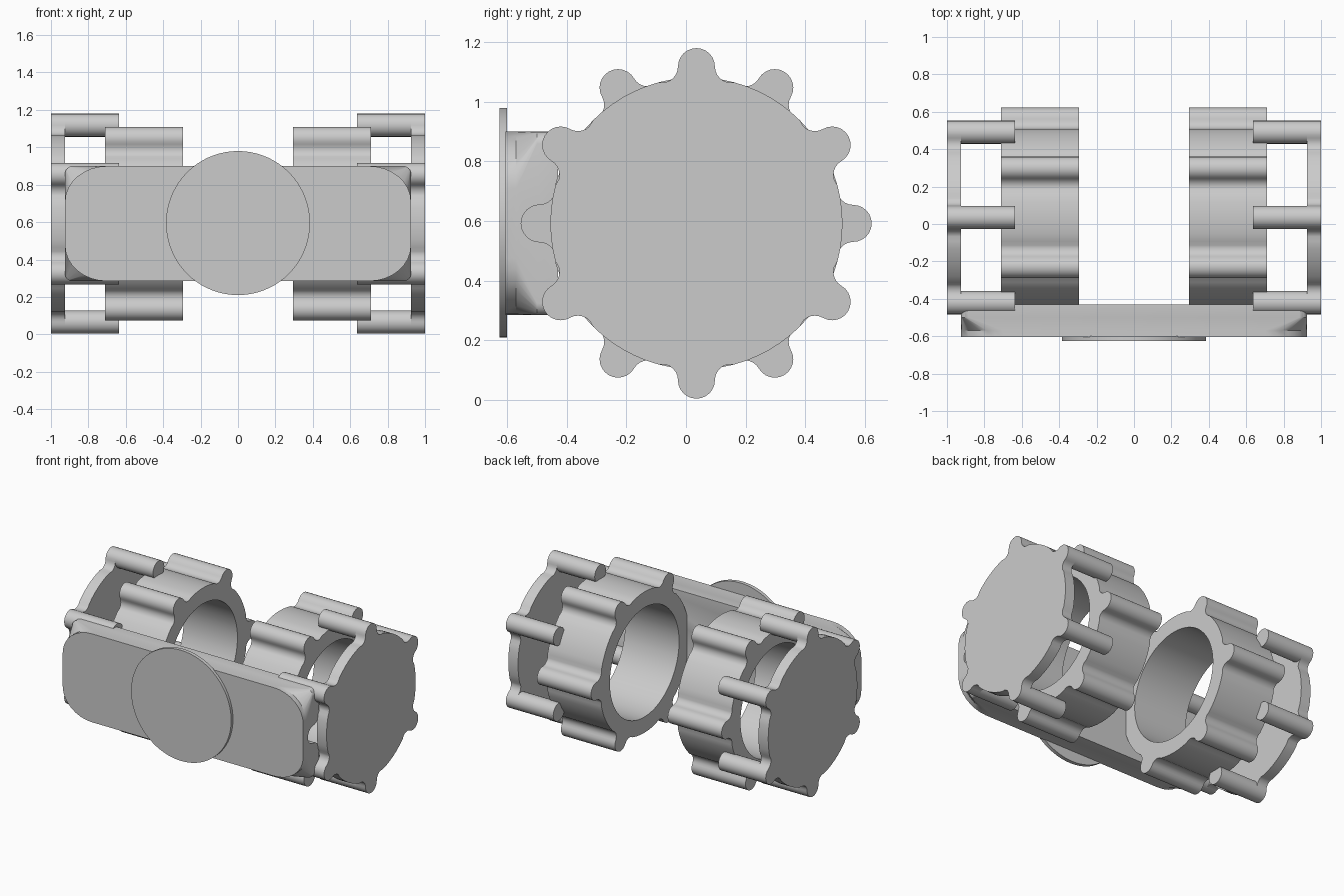
import bpy, bmesh, math
from math import sin, cos, pi, radians

cube = bpy.data.objects.get("Cube")
if cube:
    bpy.data.objects.remove(cube, do_unlink=True)

CY, CZ = 0.035, 0.592          # wheel axis
BASE_R, TIP_R, TIP_C = 0.49, 0.062, 0.526

grey = bpy.data.materials.new("light grey")
grey.use_nodes = True
grey.diffuse_color = (0.6, 0.6, 0.6, 1)
grey.node_tree.nodes["Principled BSDF"].inputs["Base Color"].default_value = (0.6, 0.6, 0.6, 1)


def loft(name, sections, closed=False):
    """Skin a row of equal-length point loops; cap the ends or close into a tube."""
    bm = bmesh.new()
    rows = [[bm.verts.new(p) for p in s] for s in sections]
    n = len(rows[0])
    pairs = list(zip(rows, rows[1:])) + ([(rows[-1], rows[0])] if closed else [])
    for a, b in pairs:
        for i in range(n):
            j = (i + 1) % n
            bm.faces.new((a[i], a[j], b[j], b[i]))
    if not closed:
        bm.faces.new(rows[0])
        bm.faces.new(rows[-1])
    bmesh.ops.recalc_face_normals(bm, faces=bm.faces)
    mesh = bpy.data.meshes.new(name)
    bm.to_mesh(mesh)
    bm.free()
    obj = bpy.data.objects.new(name, mesh)
    bpy.context.collection.objects.link(obj)
    mesh.materials.append(grey)
    return obj


def smooth(obj):
    bpy.ops.object.select_all(action='DESELECT')
    obj.select_set(True)
    bpy.context.view_layer.objects.active = obj
    bpy.ops.object.shade_smooth_by_angle(angle=radians(32))


def lobed_outline(phase):
    """Wheel edge with six rounded lobes, as (y, z) around the axis."""
    half = [(TIP_R * sin(radians(a)), TIP_C + TIP_R * cos(radians(a))) for a in range(0, 91, 15)]
    half += [(0.116 - 0.054 * cos(radians(a)), 0.526 - 0.054 * sin(radians(a))) for a in (15, 30, 45, 60, 75)]
    lobe = [(-t, r) for t, r in reversed(half[1:])] + half
    pts = []
    for k in range(6):
        a0 = radians(phase - 60 * k)
        for t, r in lobe:
            pts.append((r * cos(a0) + t * sin(a0), r * sin(a0) - t * cos(a0)))
        for d in range(15, 46, 5):
            a = a0 - radians(d)
            pts.append((BASE_R * cos(a), BASE_R * sin(a)))
    return pts


def at_x(x, pts):
    return [(x, CY + y, CZ + z) for y, z in pts]


def circle(r, n=64, cy=0.0, cz=0.0):
    return [(cy + r * cos(2 * pi * i / n), cz + r * sin(2 * pi * i / n)) for i in range(n)]


inner = lobed_outline(0)
outer = lobed_outline(90)
hole = [(0.38 * y / math.hypot(y, z), 0.38 * z / math.hypot(y, z)) for y, z in inner]
cutters = []

for side, s in (("left", 1), ("right", -1)):
    # open lobed ring
    smooth(loft(f"{side}_wheel_ring",
                [at_x(s * 0.295, inner), at_x(s * 0.71, inner),
                 at_x(s * 0.71, hole), at_x(s * 0.295, hole)], closed=True))
    # solid lobed end plate
    smooth(loft(f"{side}_wheel_end_plate", [at_x(s * 0.925, outer), at_x(s * 1.0, outer)]))
    # rods joining end plate and ring
    for k in range(6):
        a = radians(90 + 60 * k)
        rod = circle(TIP_R, 24, TIP_C * cos(a), TIP_C * sin(a))
        smooth(loft(f"{side}_wheel_rod_{k + 1}", [at_x(s * 0.635, rod), at_x(s * 0.93, rod)]))
    # clearance for the wheel in the front bar
    cut = loft(f"{side}_wheel_cutter", [at_x(s * 0.635, inner), at_x(s * 1.1, inner)])
    cut.hide_render = True
    cut.hide_viewport = True
    cutters.append(cut)


def bar_section(y, rx, rz):
    """Rectangle with elliptical corners."""
    w, h, pts = 0.925, 0.3075, []
    for q, (sx, sz) in enumerate(((1, 1), (-1, 1), (-1, -1), (1, -1))):
        for i in range(9):
            a = pi / 2 * (q + i / 8)
            pts.append((sx * (w - rx) + rx * cos(a), y, CZ + sz * (h - rz) + rz * sin(a)))
    return pts


# front bar: broad rounded face, corners flaring out towards the back
bar = loft("front_bar", [bar_section(-0.605, 0.225, 0.19), bar_section(-0.57, 0.225, 0.19),
                         bar_section(-0.5, 0.04, 0.04), bar_section(-0.43, 0.04, 0.04)])
for cut in cutters:
    mod = bar.modifiers.new("wheel clearance", 'BOOLEAN')
    mod.operation = 'DIFFERENCE'
    mod.solver = 'EXACT'
    mod.object = cut
bpy.context.view_layer.update()
deps = bpy.context.evaluated_depsgraph_get()
carved = bpy.data.meshes.new_from_object(bar.evaluated_get(deps))
bar.modifiers.clear()
bar.data = carved
for cut in cutters:
    bpy.data.objects.remove(cut, do_unlink=True)
smooth(bar)

# round front disc
disc = [(x, z) for x, z in circle(0.385, 72)]
smooth(loft("front_disc", [[(x, y, CZ + 0.003 + z) for x, z in disc] for y in (-0.625, -0.6)]))
